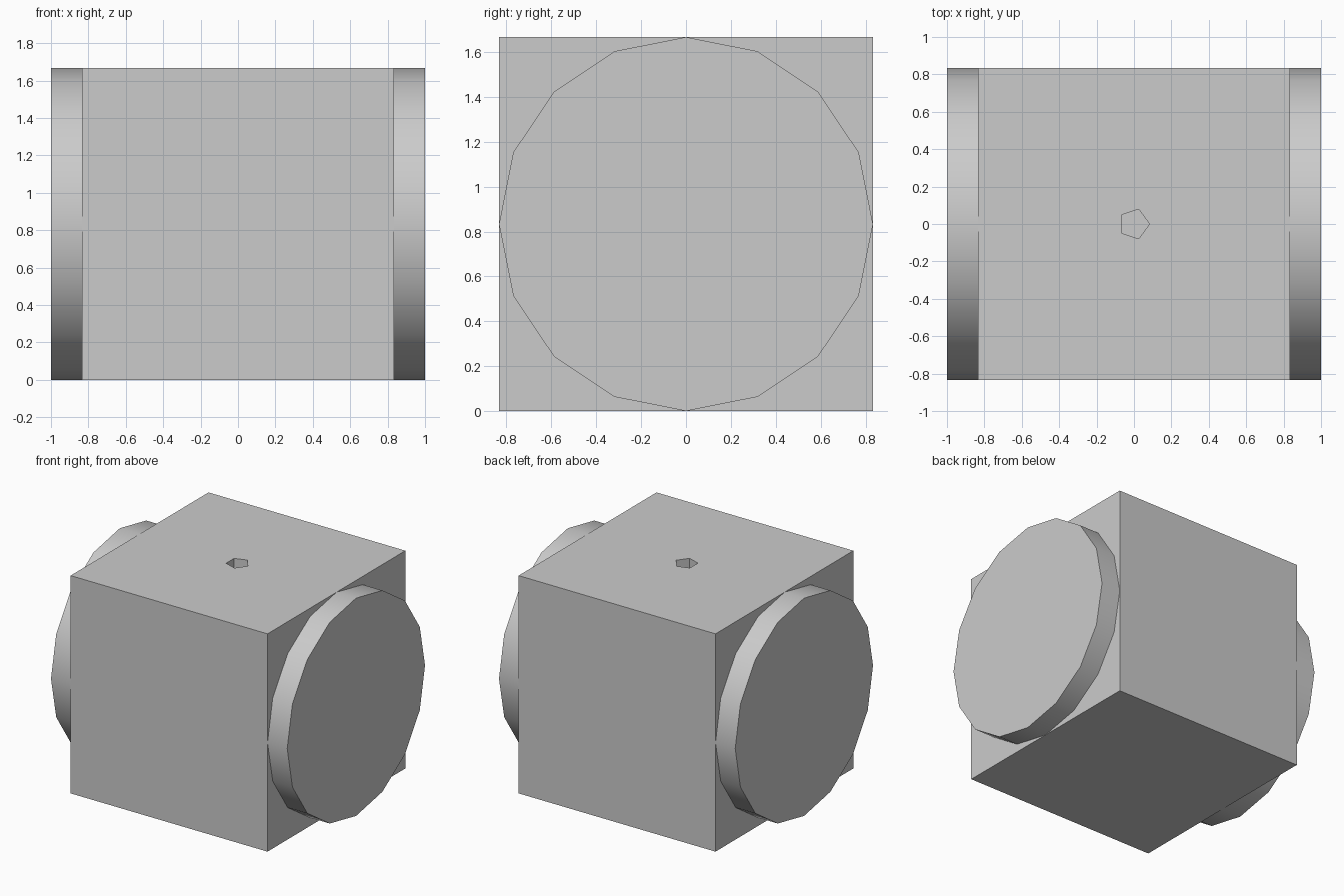
import bpy
import bmesh
from math import cos, sin, tau, radians
from mathutils import Matrix, Vector

default_cube = bpy.data.objects.get("Cube")
if default_cube:
    bpy.data.objects.remove(default_cube, do_unlink=True)

HALF = 0.8333          # half the side of the block
SOCKET_RADIUS = 0.083
SOCKET_DEPTH = 0.17

grey = bpy.data.materials.new("light_grey")
grey.use_nodes = True
grey.diffuse_color = (0.6, 0.6, 0.6, 1)
grey.node_tree.nodes["Principled BSDF"].inputs["Base Color"].default_value = grey.diffuse_color


def add_object(name, bm):
    """Turn a bmesh into a grey object in the scene."""
    bmesh.ops.recalc_face_normals(bm, faces=bm.faces)
    mesh = bpy.data.meshes.new(name)
    bm.to_mesh(mesh)
    bm.free()
    mesh.materials.append(grey)
    obj = bpy.data.objects.new(name, mesh)
    bpy.context.collection.objects.link(obj)
    return obj


def prism(name, sides, radius, height, matrix):
    """Upright prism with its first corner on +x, moved by the matrix."""
    bm = bmesh.new()
    ring = [bm.verts.new((radius * cos(tau * i / sides), radius * sin(tau * i / sides), 0))
            for i in range(sides)]
    base = bm.faces.new(ring)
    new = bmesh.ops.extrude_face_region(bm, geom=[base], use_keep_orig=True)["geom"]
    top = [v for v in new if isinstance(v, bmesh.types.BMVert)]
    bmesh.ops.translate(bm, vec=Vector((0, 0, height)), verts=top)
    bm.transform(matrix)
    return add_object(name, bm)


def activate(obj):
    bpy.ops.object.select_all(action="DESELECT")
    obj.select_set(True)
    bpy.context.view_layer.objects.active = obj


# Main block
bm = bmesh.new()
bmesh.ops.create_cube(bm, size=2 * HALF, matrix=Matrix.Translation((0, 0, HALF)))
block = add_object("block", bm)

# Five-sided socket sunk into the top
cutter = prism("socket_cutter", 5, SOCKET_RADIUS, 2 * SOCKET_DEPTH,
               Matrix.Translation((0, 0, 2 * HALF - SOCKET_DEPTH)))
cutter.hide_render = True
cut = block.modifiers.new("socket", "BOOLEAN")
cut.operation = "DIFFERENCE"
cut.solver = "EXACT"
cut.object = cutter
activate(block)
bpy.ops.object.modifier_apply(modifier=cut.name)
bpy.data.objects.remove(cutter, do_unlink=True)

# Round discs on both sides
for name, side in (("left_disc", 1), ("right_disc", -1)):
    place = Matrix.Translation((side * HALF, 0, HALF)) @ Matrix.Rotation(side * radians(90), 4, "Y")
    disc = prism(name, 16, HALF, 1 - HALF, place)
    activate(disc)
    bpy.ops.object.shade_smooth_by_angle(angle=radians(30))
